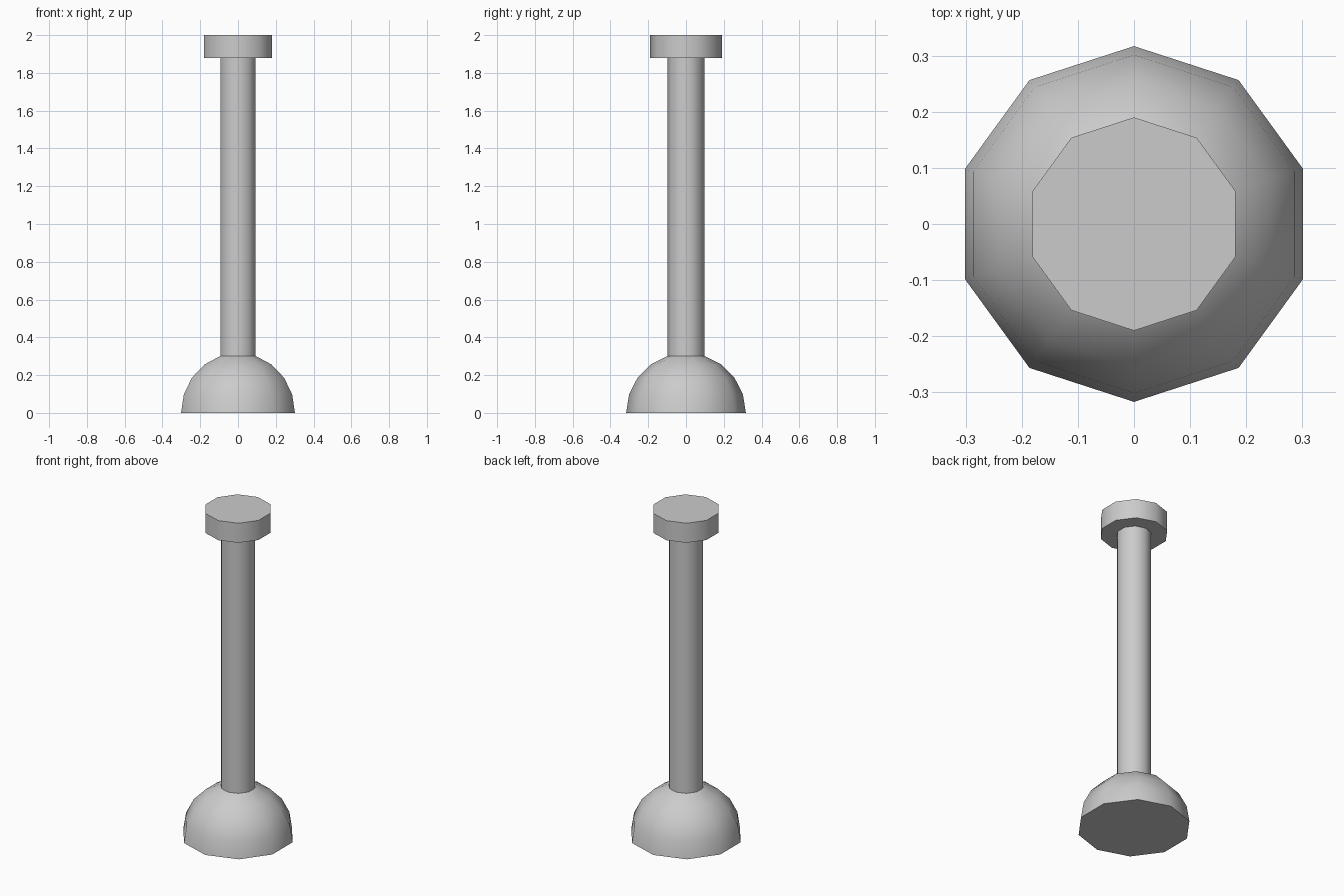
import bpy, bmesh
from math import sin, cos, pi, radians

if "Cube" in bpy.data.objects:
    bpy.data.objects.remove(bpy.data.objects["Cube"])

SIDES = 10
R = 0.317  # dome radius


def lathe(name, profile, cap_bottom=False, cap_top=False):
    """Turn a (radius, z) profile, listed upward, around z with ten sides."""
    bm = bmesh.new()
    rings = [[bm.verts.new((r * sin(2 * pi * i / SIDES), -r * cos(2 * pi * i / SIDES), z))
              for i in range(SIDES)] for r, z in profile]
    for a, b in zip(rings, rings[1:]):
        for i in range(SIDES):
            j = (i + 1) % SIDES
            bm.faces.new((a[i], a[j], b[j], b[i]))
    if cap_bottom:
        bm.faces.new(rings[0][::-1])
    if cap_top:
        bm.faces.new(rings[-1])
    mesh = bpy.data.meshes.new(name)
    bm.to_mesh(mesh)
    bm.free()
    obj = bpy.data.objects.new(name, mesh)
    bpy.context.collection.objects.link(obj)
    bpy.ops.object.select_all(action='DESELECT')
    obj.select_set(True)
    bpy.context.view_layer.objects.active = obj
    bpy.ops.object.shade_smooth_by_angle(angle=radians(40))
    return obj


# Domed base: lower part of a hemisphere, rings every 18 degrees
dome = [(R * cos(radians(18 * k)), R * sin(radians(18 * k))) for k in range(5)]
lathe("base_dome", dome, cap_bottom=True)

# Pole rising from the top ring of the dome
pole_r, pole_z = dome[-1]
lathe("pole", [(pole_r, pole_z), (pole_r, 1.88)])

# Wider cap: underside ring, rim and flat top
lathe("top_cap", [(pole_r, 1.88), (0.19, 1.88), (0.19, 2.0)], cap_top=True)
